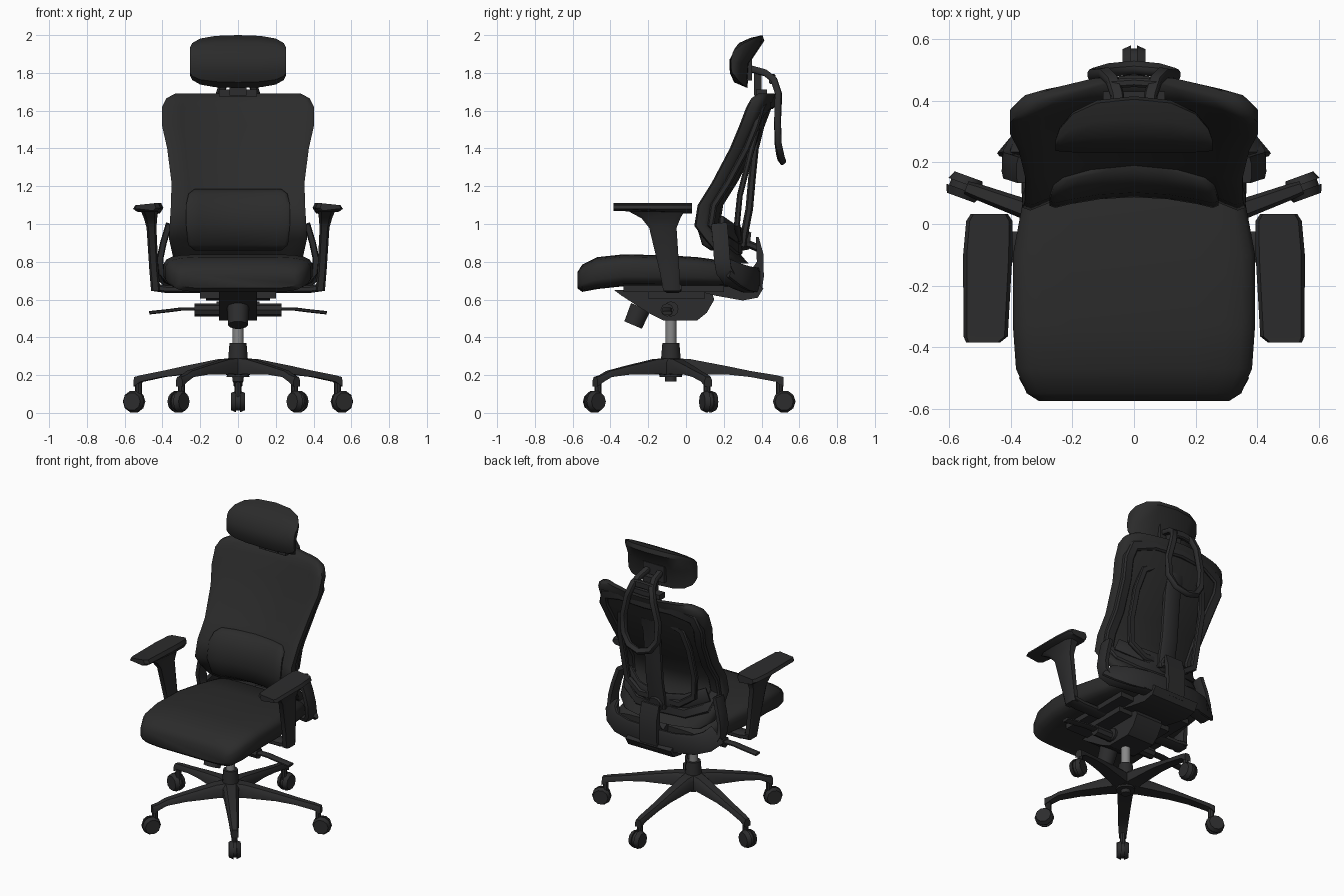
import bpy, bmesh, math
from mathutils import Vector as V

cube = bpy.data.objects.get("Cube")
if cube:
    bpy.data.objects.remove(cube)


def material(name, rgb, rough):
    m = bpy.data.materials.new(name)
    m.use_nodes = True
    m.diffuse_color = (*rgb, 1)
    node = m.node_tree.nodes["Principled BSDF"]
    node.inputs["Base Color"].default_value = (*rgb, 1)
    node.inputs["Roughness"].default_value = rough
    return m


FABRIC = material("black fabric", (.024, .024, .024), .9)
PLASTIC = material("black plastic", (.025, .025, .026), .6)
STEEL = material("grey steel", (.25, .25, .25), .4)


def loft(name, rings, mat, closed=False, angle=40):
    """Skin a list of equal-length point rings."""
    bm = bmesh.new()
    vs = [[bm.verts.new(p) for p in r] for r in rings]
    n = len(vs[0])
    pairs = list(zip(vs, vs[1:])) + ([(vs[-1], vs[0])] if closed else [])
    for a, b in pairs:
        for i in range(n):
            j = (i + 1) % n
            bm.faces.new((a[i], a[j], b[j], b[i]))
    if not closed:
        bm.faces.new(vs[0])
        bm.faces.new(vs[-1])
    bmesh.ops.recalc_face_normals(bm, faces=bm.faces)
    me = bpy.data.meshes.new(name)
    bm.to_mesh(me)
    bm.free()
    me.materials.append(mat)
    ob = bpy.data.objects.new(name, me)
    bpy.context.collection.objects.link(ob)
    bpy.ops.object.select_all(action="DESELECT")
    ob.select_set(True)
    bpy.context.view_layer.objects.active = ob
    bpy.ops.object.shade_smooth_by_angle(angle=math.radians(angle))


def cyl(name, p0, p1, r0, r1=None, n=12, mat=PLASTIC):
    p0, p1 = V(p0), V(p1)
    q = (p1 - p0).to_track_quat("Z", "Y")
    circle = [V((math.cos(a), math.sin(a), 0)) for a in (math.tau * i / n for i in range(n))]
    loft(name, [[p + q @ (c * r) for c in circle] for p, r in ((p0, r0), (p1, r1 or r0))], mat)


def strap(name, pts, w, t, normal=(0, 1, 0), closed=False):
    """Sweep an eight-sided strap along a path; t is its size along the normal."""
    pts, n, rings = [V(p) for p in pts], len(pts), []
    for i, p in enumerate(pts):
        a = pts[i - 1] if i or closed else p
        b = pts[(i + 1) % n] if i < n - 1 or closed else p
        tan = (b - a).normalized()
        side = tan.cross(V(normal)).normalized()
        up = side.cross(tan)
        shape = ((1, .5), (.7, 1), (-.7, 1), (-1, .5), (-1, -.5), (-.7, -1), (.7, -1), (1, -.5))
        rings.append([p + side * (w / 2 * u) + up * (t / 2 * v) for u, v in shape])
    loft(name, rings, PLASTIC, closed)


def prism(name, outline, x0, x1):
    loft(name, [[(x, y, z) for y, z in outline] for x in (x0, x1)], PLASTIC, angle=25)


def box(name, x0, x1, y0, y1, z0, z1):
    prism(name, ((y0, z0), (y1, z0), (y1, z1), (y0, z1)), x0, x1)


def mirror_path(half):
    """Continue a path on the other side of the centre line."""
    return half + [(-x, y, z) for x, y, z in reversed(half) if x]


# Five-star base with twin-wheel casters
HUB = V((0, -.08, 0))
for i, (x, y) in enumerate(((0, .52), (.55, .12), (-.55, .12), (.315, -.485), (-.315, -.485))):
    out = V((x, y, 0)) - HUB
    length = out.length
    out.normalize()
    side = V((-out.y, out.x, 0))
    tip = HUB + out * length
    rings = []
    for r, w, top, low in ((0, .055, .29, .2), (.1, .046, .285, .205), (.3, .037, .247, .203),
                           (.42, .031, .222, .19), (length - .045, .026, .2, .165),
                           (length - .005, .022, .19, .14)):
        c = HUB + out * r
        rings.append([c + side * (w * s) + V((0, 0, z)) for s, z in
                      ((1, low), (1, top - .02), (.6, top), (-.6, top), (-1, top - .02), (-1, low))])
    loft(f"base_leg_{i}", rings, PLASTIC)
    axle = tip + V((0, 0, .06))
    stem = tip - out * .025
    cyl(f"caster_stem_{i}", stem + V((0, 0, .07)), stem + V((0, 0, .17)), .018, n=8)
    cyl(f"caster_hood_{i}", axle - side * .012, axle + side * .012, .05, n=10)
    for s in (-1, 1):
        cyl(f"caster_wheel_{i}", axle + side * (.01 * s), axle + side * (.037 * s), .06, .048, 10)

cyl("base_hub", (0, -.08, .19), (0, -.08, .37), .06, .045)
cyl("hub_foot", (0, -.08, .165), (0, -.08, .2), .03)
cyl("gas_lift", (0, -.08, .36), (0, -.08, .52), .029, n=16, mat=STEEL)

# Tilt mechanism, seat pan, knob and levers
prism("tilt_mechanism", ((-.38, .65), (-.34, .62), (-.2, .53), (-.12, .49), (.06, .49),
                         (.11, .53), (.15, .6), (.13, .66)), -.1, .1)
box("seat_pan", -.27, .27, -.33, .2, .64, .68)
box("pan_slide", -.2, .2, -.2, .1, .605, .64)
cyl("tension_knob", (0, -.24, .56), (0, -.28, .465), .058, .053, 10)
cyl("lever_axle", (-.23, -.1, .545), (.23, -.1, .545), .035, n=8)
for s in (-1, 1):
    cyl("pivot_cap", (s * .1, -.08, .55), (s * .115, -.08, .55), .04)
    strap("lever", [(s * .18, -.1, .55), (s * .3, -.1, .55), (s * .36, -.1, .542), (s * .47, -.1, .53)],
          .05, .018, (0, 0, 1))


# Seat cushion
def rounded(y, w, z0, z1):
    c, h = (z0 + z1) / 2, (z1 - z0) / 2
    pts = []
    for k in range(20):
        a = math.tau * (k + .5) / 20
        f = lambda v, e: math.copysign(abs(v) ** e, v)
        pts.append((w * f(math.cos(a), .35), y, c + h * f(math.sin(a), .5)))
    return pts


loft("seat_cushion", [rounded(*r) for r in (
    (-.575, .31, .66, .745), (-.55, .35, .64, .785), (-.47, .385, .655, .825), (-.33, .395, .67, .84),
    (-.1, .395, .67, .835), (.06, .365, .67, .825), (.24, .335, .67, .8), (.285, .3, .69, .76))], FABRIC)

# Backrest: rows are height, half width, edge depth, thickness scale
BACK = [(.79, .29, .2, .5), (.83, .345, .155, .8), (.92, .365, .085, 1), (.99, .362, .032, 1),
        (1.1, .355, .05, 1), (1.22, .352, .125, 1), (1.4, .375, .22, 1), (1.52, .402, .27, 1),
        (1.62, .402, .308, 1), (1.665, .38, .33, .9), (1.692, .33, .352, .5)]
US = (-1, -.93, -.75, -.4, 0, .4, .75, .93, 1)


def shell(name, rows, bow, edge, middle):
    rings = []
    for z, w, y, t in rows:
        def pt(u, sgn):
            half = (.5 * edge if abs(u) == 1 else middle + (edge - middle) * u * u) * t
            return (u * w, y + edge + bow * (1 - u * u) + sgn * half, z)
        rings.append([pt(u, -1) for u in US] + [pt(u, 1) for u in reversed(US)])
    loft(name, rings, FABRIC, angle=50)


shell("backrest", BACK, .075, .042, .03)
shell("lumbar_cushion", [(.86, .23, .115, .6), (.89, .265, .08, 1), (1.0, .275, .047, 1),
                         (1.1, .275, .062, 1), (1.16, .262, .1, 1), (1.185, .23, .125, .6)],
      .045, .025, .03)


def behind(u, z, gap):
    """Point just behind the backrest at a width fraction and height."""
    for (z0, w0, y0, _), (z1, w1, y1, _) in zip(BACK, BACK[1:]):
        if z <= z1:
            f = (z - z0) / (z1 - z0)
            return (u * (w0 + (w1 - w0) * f), y0 + (y1 - y0) * f + .07 + .075 * (1 - u * u) + gap, z)


# Rear frame rim, inner loop, spine and lumbar carrier
half = [behind(0, .87, .01), behind(.5, .87, .01), behind(.8, .91, .01)]
half += [behind(.88, z, .01) for z in (1.0, 1.1, 1.22, 1.4, 1.52)]
half += [behind(.82, 1.6, 0), behind(.5, 1.64, -.015), behind(0, 1.645, -.015)]
strap("back_rim", half + [(-x, y, z) for x, y, z in reversed(half) if x], .07, .04, closed=True)
loop = [(.15, .28, .93), (.25, .27, 1.0), (.265, .285, 1.15), (.26, .335, 1.35), (.23, .37, 1.48),
        (.14, .39, 1.53)]
strap("inner_loop", mirror_path(loop), .045, .03, closed=True)
strap("spine", [(0, .3, .88), (0, .31, .95), (0, .335, 1.08), (0, .35, 1.25), (0, .365, 1.4),
                (0, .395, 1.52)], .12, .04)
cyl("lumbar_knob", (0, .26, .92), (0, .34, .91), .07, .045)
strap("lumbar_carrier", mirror_path([(.3, .19, 1.0), (.18, .26, .95), (0, .3, .93)]), .09, .025)

# Yoke: cradle under the backrest, its rear wall, and the central stalk
prism("yoke_beam", ((.08, .64), (.16, .62), (.3, .595), (.38, .61), (.41, .66), (.36, .69), (.1, .68)), -.17, .17)
strap("yoke_cradle", mirror_path([(.365, .175, 1.0), (.395, .185, .9), (.412, .19, .82), (.41, .2, .755),
                                  (.38, .235, .705), (.31, .285, .675), (.2, .33, .655), (0, .35, .65)]),
      .035, .085)
strap("yoke_wall", mirror_path([(.395, .225, .765), (.36, .285, .73), (.29, .335, .71), (.17, .37, .705),
                                (0, .38, .705)]), .13, .03)
prism("yoke_stalk", ((.33, .66), (.4, .64), (.412, .72), (.41, .84), (.385, .93), (.37, .93),
                     (.375, .8), (.34, .75), (.28, .79), (.27, .76)), -.065, .065)
strap("stalk_link", [(0, .385, .87), (0, .34, .89), (0, .29, .9)], .09, .04, (0, 0, 1))

# Headrest, neck and rear hanger loop
profile = ((.325, 1.72), (.255, 1.75), (.232, 1.8), (.23, 1.87), (.285, 1.96), (.34, 1.985),
           (.405, 2.0), (.415, 1.97), (.335, 1.85))
loft("headrest", [[(x, .24 + (y - .24) * s ** 2.5, 1.86 + (z - 1.86) * s) for y, z in profile]
                  for x, s in ((-.255, .52), (-.242, .7), (-.2, .87), (-.12, .97), (0, 1),
                               (.12, .97), (.2, .87), (.242, .7), (.255, .52))], FABRIC)
box("neck_post", -.045, .045, .36, .4, 1.68, 1.8)
box("neck_collar", -.1, .1, .37, .43, 1.675, 1.712)
box("headrest_mount", -.08, .08, .31, .35, 1.76, 1.87)
strap("hanger_loop", mirror_path([(.045, .33, 1.825), (.055, .42, 1.8), (.07, .465, 1.765), (.095, .49, 1.69),
                                  (.13, .485, 1.55), (.125, .487, 1.43), (.08, .5, 1.36), (0, .508, 1.335)]),
      .042, .034, (0, .8, .6))
strap("hanger_bridge", [(-.07, .455, 1.765), (0, .46, 1.77), (.07, .455, 1.765)], .05, .03)

# Armrests
for s in (-1, 1):
    plan = ((-.385, .49, .055), (-.365, .482, .072), (-.1, .475, .08), (.01, .47, .075), (.033, .47, .06))
    rings = []
    for y, c, w in plan:
        low = 1.055 if y > -.3 else 1.07
        rings.append([(s * (c + u * w), y, z) for u, z in
                      ((-.75, low), (.75, low + .01), (1, 1.08), (.85, 1.1), (-.85, 1.11), (-1, 1.085))])
    loft("arm_pad", rings, PLASTIC)
    rings = []
    for z, x, w, y0, y1 in ((.645, .435, .025, -.12, -.03), (.75, .445, .024, -.14, -.035),
                            (.98, .458, .026, -.195, -.05), (1.03, .463, .035, -.235, -.03),
                            (1.065, .468, .045, -.3, -.01)):
        rings.append([(s * (x + a * w), y0 + (y1 - y0) * b, z) for a, b in
                      ((-1, .15), (-.6, 0), (.6, 0), (1, .15), (1, .85), (.6, 1), (-.6, 1), (-1, .85))])
    loft("arm_post", rings, PLASTIC)
    strap("arm_bracket", [(s * .2, -.07, .655), (s * .38, -.07, .655), (s * .45, -.07, .665)],
          .09, .04, (0, 0, 1))
